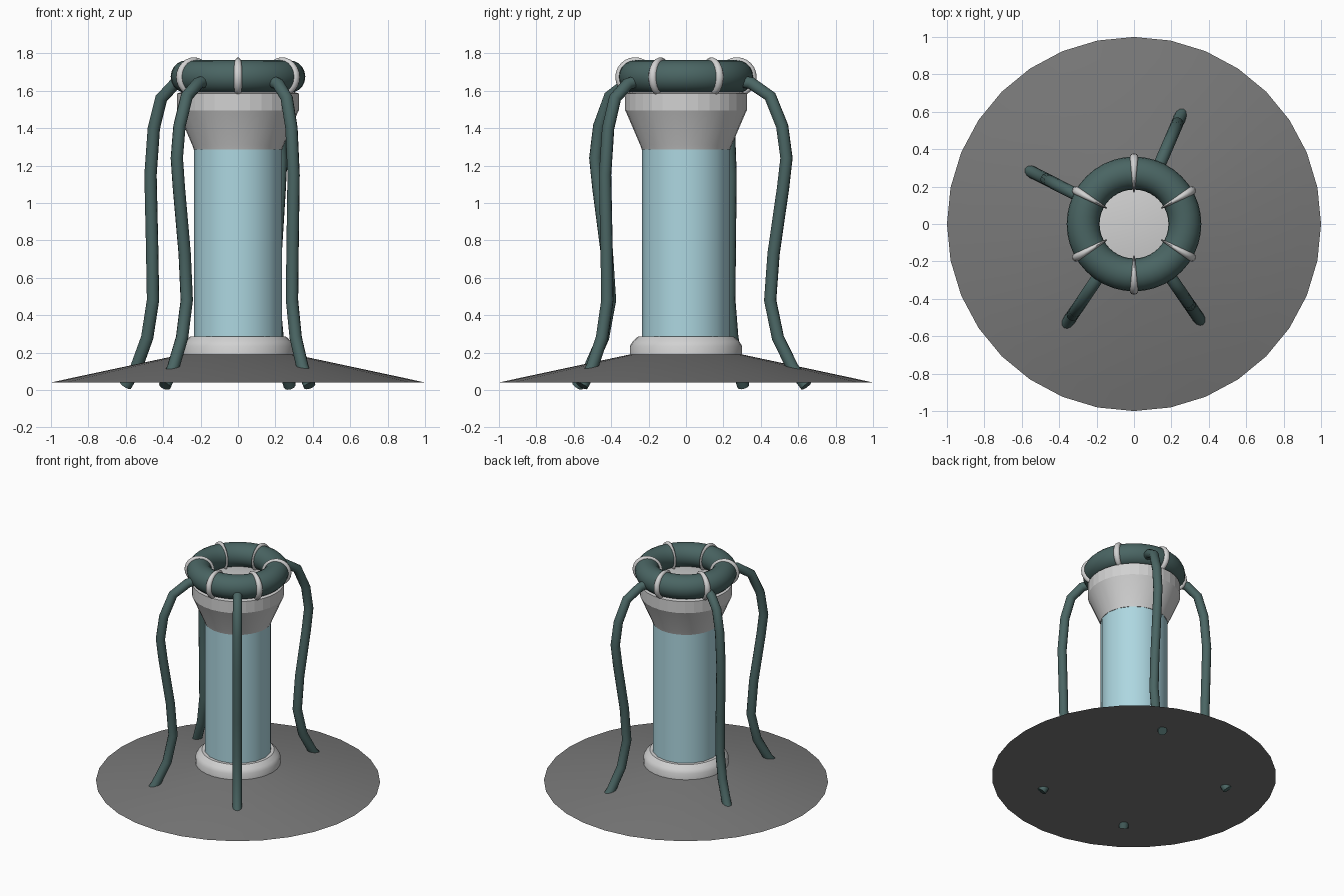
import bpy, bmesh, math
from mathutils import Matrix

if "Cube" in bpy.data.objects:
    bpy.data.objects.remove(bpy.data.objects["Cube"])


def mat(name, rgb):
    m = bpy.data.materials.new(name)
    m.diffuse_color = (*rgb, 1)
    m.use_nodes = True
    m.node_tree.nodes["Principled BSDF"].inputs["Base Color"].default_value = m.diffuse_color
    return m


GREY = mat("dark grey", (0.19, 0.19, 0.19))
WHITE = mat("light grey", (0.64, 0.64, 0.64))
BLUE = mat("pale blue", (0.42, 0.68, 0.75))
TEAL = mat("dark teal", (0.068, 0.13, 0.125))


def finish(bm, name, material, angle=35):
    bmesh.ops.recalc_face_normals(bm, faces=bm.faces)
    me = bpy.data.meshes.new(name)
    bm.to_mesh(me)
    bm.free()
    me.materials.append(material)
    me.shade_smooth()
    me.set_sharp_from_angle(angle=math.radians(angle))
    ob = bpy.data.objects.new(name, me)
    bpy.context.collection.objects.link(ob)
    return ob


def lathe(profile, sides):
    """Revolve (radius, z) points about z; radius 0 makes a pole."""
    bm = bmesh.new()
    rings = []
    for r, z in profile:
        if r == 0:
            rings.append([bm.verts.new((0, 0, z))] * sides)
        else:
            rings.append([bm.verts.new((r * math.cos(2 * math.pi * i / sides),
                                        r * math.sin(2 * math.pi * i / sides), z))
                          for i in range(sides)])
    for a, b in zip(rings, rings[1:]):
        for i in range(sides):
            j = (i + 1) % sides
            bm.faces.new(list(dict.fromkeys((a[i], a[j], b[j], b[i]))))
    return bm


def torus(major, minor, n_major, n_minor):
    bm = bmesh.new()
    rings = []
    for i in range(n_major):
        a = 2 * math.pi * i / n_major
        rings.append([bm.verts.new(((major + minor * math.cos(b)) * math.cos(a),
                                    (major + minor * math.cos(b)) * math.sin(a),
                                    minor * math.sin(b)))
                      for b in (2 * math.pi * k / n_minor for k in range(n_minor))])
    for i in range(n_major):
        a, b = rings[i], rings[(i + 1) % n_major]
        for k in range(n_minor):
            m = (k + 1) % n_minor
            bm.faces.new((a[k], b[k], b[m], a[m]))
    return bm


# Shallow cone base with flat underside
finish(lathe([(0, 0.04), (1, 0.04), (0.9, 0.062), (0.3, 0.19), (0, 0.2)], 32),
       "base", GREY)

# Lower collar
finish(lathe([(0, 0.17), (0.3, 0.17), (0.3, 0.235), (0.285, 0.26),
              (0.255, 0.287), (0, 0.29)], 32), "lower_collar", WHITE)

# Column
finish(lathe([(0, 0.25), (0.235, 0.25), (0.235, 1.3), (0, 1.3)], 16), "column", BLUE)

# Flared head with two rows of recessed grille cells
bm = lathe([(0, 1.285), (0.236, 1.285), (0.245, 1.31), (0.32, 1.485),
            (0.325, 1.495), (0.325, 1.54), (0.325, 1.585), (0.28, 1.6), (0, 1.615)], 32)
cells = [f for f in bm.faces if 1.5 < f.calc_center_median().z < 1.58]
bmesh.ops.inset_individual(bm, faces=cells, thickness=0.009, depth=-0.014)
finish(bm, "flared_head", WHITE, 30)

# Fat ring on top
bm = torus(0.272, 0.088, 40, 20)
bmesh.ops.translate(bm, verts=bm.verts, vec=(0, 0, 1.675))
finish(bm, "top_ring", TEAL, 60)

# Six bands around the ring, thinner towards the middle
for i in range(6):
    bm = torus(0.085, 0.021, 24, 10)
    bmesh.ops.rotate(bm, verts=bm.verts, matrix=Matrix.Rotation(math.pi / 2, 3, 'X'))
    for v in bm.verts:
        v.co.y *= 0.25 + 0.9 * (v.co.x + 0.1) / 0.2
    bmesh.ops.translate(bm, verts=bm.verts, vec=(0.272, 0, 1.673))
    bmesh.ops.rotate(bm, verts=bm.verts,
                     matrix=Matrix.Rotation(math.radians(30 + 60 * i), 3, 'Z'))
    finish(bm, f"ring_band_{i + 1}", WHITE, 60)

# Hanging hoses: (radius, z) paths turned to four directions
STRAIGHT = [(0.32, 1.65), (0.38, 1.635), (0.46, 1.56), (0.505, 1.4), (0.525, 1.15),
            (0.515, 0.75), (0.51, 0.48), (0.545, 0.28), (0.61, 0.12), (0.675, 0.022)]
BOWED = [(0.32, 1.65), (0.38, 1.64), (0.49, 1.57), (0.56, 1.41), (0.585, 1.24),
         (0.565, 1.08), (0.51, 0.73), (0.49, 0.48), (0.535, 0.28), (0.62, 0.12), (0.7, 0.022)]


def hose(name, path, degrees):
    """Sweep a circle along a path lying in a vertical plane."""
    bm = bmesh.new()
    sides, rad = 12, 0.033
    rings = []
    for i, (r, z) in enumerate(path):
        r0, z0 = path[max(i - 1, 0)]
        r1, z1 = path[min(i + 1, len(path) - 1)]
        d = math.hypot(r1 - r0, z1 - z0)
        nx, nz = -(z1 - z0) / d, (r1 - r0) / d
        rings.append([bm.verts.new((r + nx * rad * math.cos(t), rad * math.sin(t),
                                    z + nz * rad * math.cos(t)))
                      for t in (2 * math.pi * k / sides for k in range(sides))])
    for a, b in zip(rings, rings[1:]):
        for k in range(sides):
            m = (k + 1) % sides
            bm.faces.new((a[k], a[m], b[m], b[k]))
    bm.faces.new(rings[0])
    bm.faces.new(rings[-1])
    bmesh.ops.rotate(bm, verts=bm.verts,
                     matrix=Matrix.Rotation(math.radians(degrees), 3, 'Z'))
    finish(bm, name, TEAL, 50)


hose("hose_left", STRAIGHT, 153)
hose("hose_back", BOWED, 66.7)
hose("hose_front_left", BOWED, 236)
hose("hose_front_right", STRAIGHT, 304.5)
